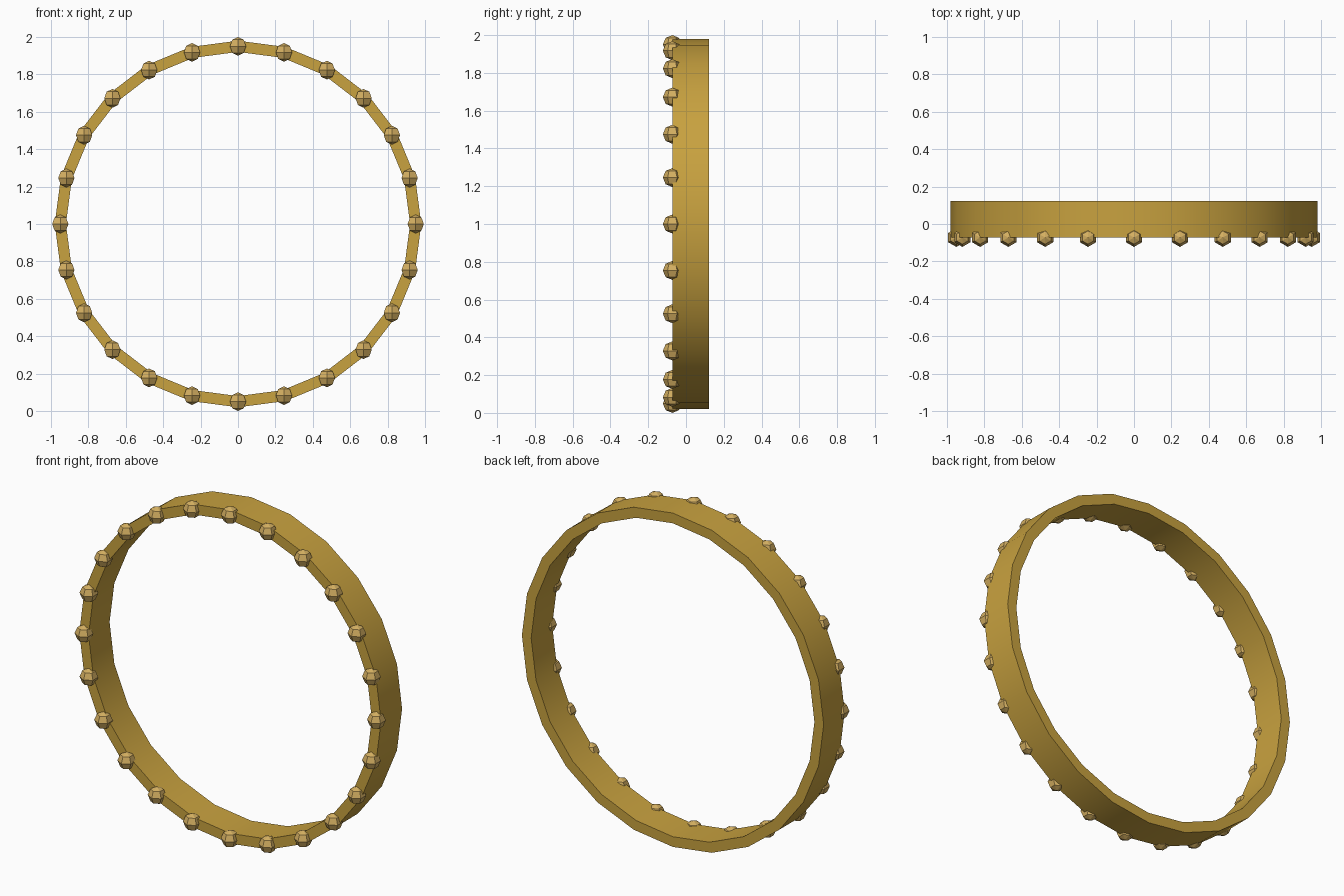
import bpy
import math
from mathutils import Matrix, Vector

cube = bpy.data.objects.get("Cube")
if cube:
    bpy.data.objects.remove(cube, do_unlink=True)

COUNT = 24                      # ring sides, one bead on each corner
CENTRE = Vector((0, 0, 1))
OUTER, INNER = 0.98, 0.92
FRONT, BACK = -0.0725, 0.1225
BEAD_ORBIT, BEAD_RADIUS = 0.95, 0.05


def material(name, colour):
    mat = bpy.data.materials.new(name)
    mat.use_nodes = True
    mat.diffuse_color = colour
    mat.node_tree.nodes["Principled BSDF"].inputs["Base Color"].default_value = colour
    return mat


def around(radius, i, y=0.0):
    a = math.tau * i / COUNT
    return CENTRE + Vector((radius * math.cos(a), y, radius * math.sin(a)))


gold = material("gold", (0.58, 0.36, 0.05, 1))
pale_gold = material("pale gold", (0.66, 0.43, 0.12, 1))

# Band: a rectangular profile carried round the circle
profile = [(OUTER, FRONT), (OUTER, BACK), (INNER, BACK), (INNER, FRONT)]
n = len(profile)
verts = [around(r, i, y) for i in range(COUNT) for r, y in profile]
faces = []
for i in range(COUNT):
    a, b = i * n, (i + 1) % COUNT * n
    for j in range(n):
        k = (j + 1) % n
        faces.append((a + j, a + k, b + k, b + j))
mesh = bpy.data.meshes.new("band")
mesh.from_pydata(verts, [], faces)
mesh.materials.append(gold)
band = bpy.data.objects.new("band", mesh)
bpy.context.collection.objects.link(band)
bpy.ops.object.select_all(action="DESELECT")
band.select_set(True)
bpy.context.view_layer.objects.active = band
bpy.ops.object.mode_set(mode="EDIT")
bpy.ops.mesh.select_all(action="SELECT")
bpy.ops.mesh.normals_make_consistent(inside=False)
bpy.ops.object.mode_set(mode="OBJECT")
bpy.ops.object.shade_smooth_by_angle(angle=math.radians(30))

# Beads: upright faceted spheres on the front rim, a corner facing forward
bpy.ops.mesh.primitive_uv_sphere_add(segments=6, ring_count=4, radius=BEAD_RADIUS)
first = bpy.context.object
bead_mesh = first.data
bead_mesh.name = "bead"
bead_mesh.materials.append(pale_gold)
if max(v.co.y for v in bead_mesh.vertices) < BEAD_RADIUS * 0.95:
    bead_mesh.transform(Matrix.Rotation(math.radians(30), 4, "Z"))
for i in range(COUNT):
    bead = first if i == 0 else bpy.data.objects.new("bead", bead_mesh)
    bead.name = f"bead_{i + 1}"
    bead.location = around(BEAD_ORBIT, i, FRONT)
    if i:
        bpy.context.collection.objects.link(bead)
